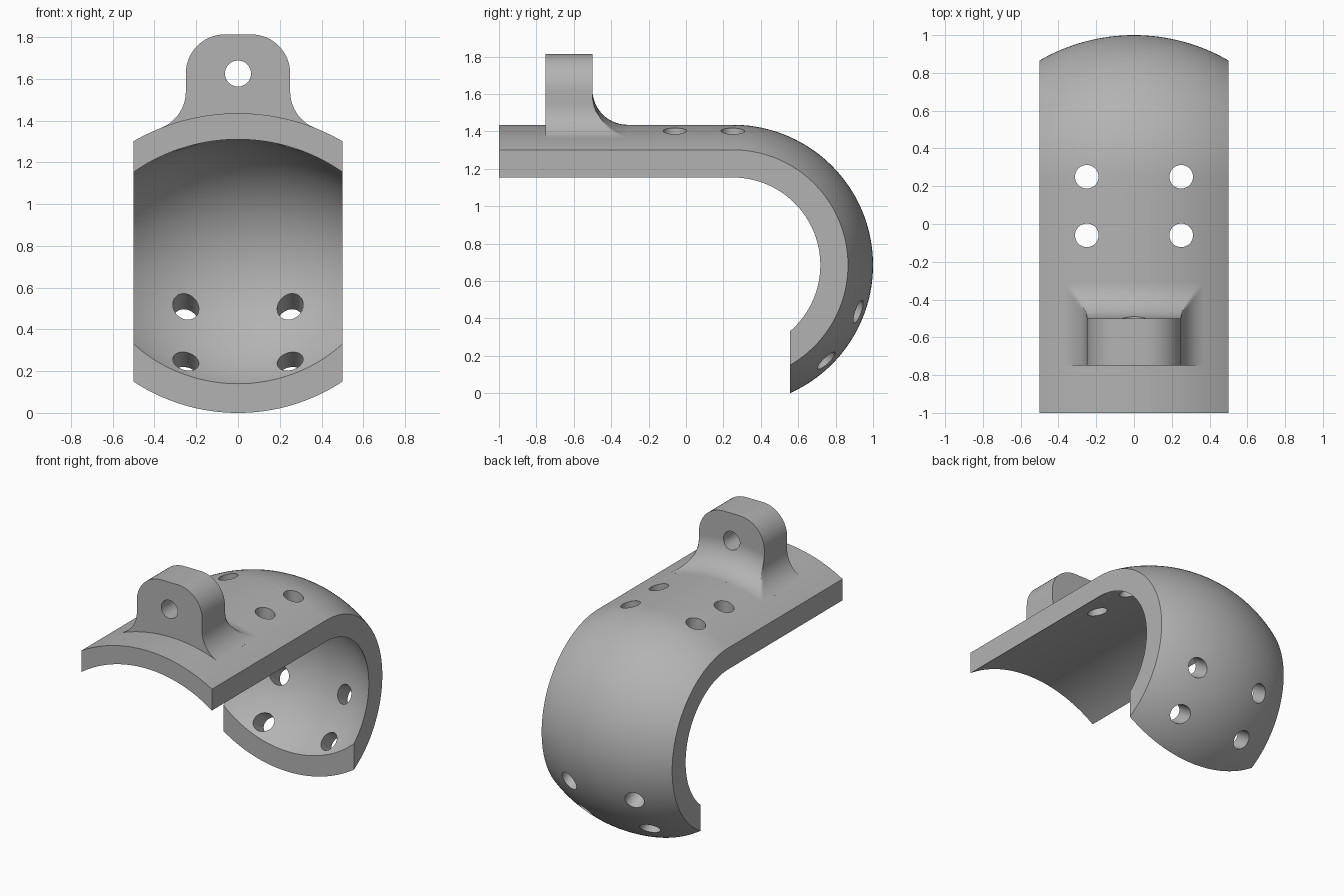
import bpy, bmesh
from math import sin, cos, pi, sqrt, asin, radians, atan2
from mathutils import Matrix, Vector

cube = bpy.data.objects.get("Cube")
if cube:
    bpy.data.objects.remove(cube, do_unlink=True)

grey = bpy.data.materials.new("grey")
grey.use_nodes = True
grey.diffuse_color = (0.45, 0.45, 0.45, 1)
grey.node_tree.nodes["Principled BSDF"].inputs["Base Color"].default_value = (0.45, 0.45, 0.45, 1)

ARCH_Z = 0.435            # centre of the arched cross-section, outer radius 1
INNER = 0.875
HOOK_Y, HOOK_Z = 0.25, 0.685   # axis of the bend
END_Y = 0.555             # flat cut at the tip
HOLE = 0.0625
FILLET = 0.1875


def make_object(name, bm):
    bmesh.ops.recalc_face_normals(bm, faces=bm.faces)
    mesh = bpy.data.meshes.new(name)
    bm.to_mesh(mesh)
    bm.free()
    obj = bpy.data.objects.new(name, mesh)
    bpy.context.collection.objects.link(obj)
    mesh.materials.append(grey)
    return obj


def loft(sections):
    """Skin closed rings of points and return the mesh with its end rings."""
    bm = bmesh.new()
    rings = [[bm.verts.new(p) for p in ring] for ring in sections]
    n = len(rings[0])
    for a, b in zip(rings, rings[1:]):
        for i in range(n):
            j = (i + 1) % n
            bm.faces.new((a[i], a[j], b[j], b[i]))
    return bm, rings


def drill(obj, holes):
    """Cut round holes given as (centre, direction, depth)."""
    bm = bmesh.new()
    for centre, direction, depth in holes:
        turn = Vector(direction).to_track_quat('Z', 'Y').to_matrix().to_4x4()
        bmesh.ops.create_cone(bm, cap_ends=True, segments=40, radius1=HOLE, radius2=HOLE,
                              depth=depth, matrix=Matrix.Translation(centre) @ turn)
    cutter = make_object("hole_cutter", bm)
    cutter.hide_render = True
    mod = obj.modifiers.new("holes", 'BOOLEAN')
    mod.operation, mod.solver, mod.object = 'DIFFERENCE', 'EXACT', cutter
    bpy.context.view_layer.objects.active = obj
    bpy.ops.object.modifier_apply(modifier=mod.name)
    bpy.data.objects.remove(cutter, do_unlink=True)


def smooth(obj):
    bpy.ops.object.select_all(action='DESELECT')
    obj.select_set(True)
    bpy.context.view_layer.objects.active = obj
    bpy.ops.object.shade_smooth_by_angle(angle=radians(30))


# Hooked strap: an arched strip, straight then revolved round the bend
def arc(radius, steps=32):
    half = asin(0.5 / radius)
    return [(radius * sin(a), ARCH_Z + radius * cos(a))
            for a in (half * (2 * i / steps - 1) for i in range(steps + 1))]


section = arc(1) + arc(INNER)[::-1]
STRAIGHT, BEND = 10, 80
rings = [[(x, -1 + (HOOK_Y + 1) * i / STRAIGHT, z) for x, z in section] for i in range(STRAIGHT)]
for i in range(BEND + 1):
    a = pi * i / BEND
    rings.append([(x, HOOK_Y + (z - HOOK_Z) * sin(a), HOOK_Z + (z - HOOK_Z) * cos(a))
                  for x, z in section])
bm, verts = loft(rings)
bm.faces.new(verts[0])

# Vertical cut through the lower half of the bend
low = [f for f in bm.faces if f.calc_center_median().z < HOOK_Z]
geom = low + list({e for f in low for e in f.edges}) + list({v for f in low for v in f.verts})
bmesh.ops.bisect_plane(bm, geom=geom, plane_co=(0, END_Y, 0), plane_no=(0, 1, 0),
                       clear_inner=True, dist=1e-5)
bmesh.ops.edgeloop_fill(bm, edges=[e for e in bm.edges if e.is_boundary])
strap = make_object("hooked_strap", bm)

# Four vertical holes on top, four slanted parallel holes near the tip
tilt = radians(-33)
out = Vector((0, cos(tilt), sin(tilt)))
across = Vector((0, -sin(tilt), cos(tilt)))
holes = []
for x in (-0.25, 0.25):
    for y in (-0.06, 0.25):
        holes.append(((x, y, 1.35), (0, 0, 1), 0.5))
    for side in (-1, 1):
        centre = Vector((x, HOOK_Y, HOOK_Z)) + out * 0.64 + across * side * 0.156
        holes.append((centre, out, 0.4))
drill(strap, holes)
smooth(strap)

# Lug: half outline from the crown down, as (x, height above arch centre)
HALF, TOP = 0.25, 1.8125 - ARCH_Z
blend_x = HALF + FILLET
blend_z = sqrt((1 + FILLET) ** 2 - blend_x ** 2)
half = [(0, TOP)]
for i in range(17):
    a = pi / 2 * i / 16
    half.append((HALF - FILLET + FILLET * sin(a), TOP - FILLET + FILLET * cos(a)))
corner = (HALF, sqrt((1 + FILLET) ** 2 - HALF ** 2))
half.append(corner)
half += [(HALF, corner[1] + (blend_z - corner[1]) * i / 8) for i in range(1, 8)]
sweep = pi / 2 - atan2(blend_x, blend_z)
for i in range(21):
    a = sweep * i / 20
    half.append((blend_x - FILLET * cos(a), blend_z - FILLET * sin(a)))
outline = [(-x, z) for x, z in half[:0:-1]] + half


def lug_ring(y, limit):
    """Outline at depth y, held inside a radius, closed below the strap's skin."""
    top, base = [], []
    for x, z in outline:
        r = sqrt(x * x + z * z)
        k = min(1, limit / r)
        top.append((x * k, y, ARCH_Z + z * k))
        base.append((x / r * 0.94, y, ARCH_Z + z / r * 0.94))
    return top + base[::-1]


# Rear blend: stations match the outline radii so the mitred corner stays crisp
rings = [lug_ring(-0.75, 9), lug_ring(-0.5, 9)]
for x, z in half[half.index(corner):]:
    r = min(max(sqrt(x * x + z * z), 1), 1 + FILLET)
    y = -0.5 + FILLET - sqrt(max(0, FILLET ** 2 - (1 + FILLET - r) ** 2))
    rings.append(lug_ring(y, r))
bm, verts = loft(rings)
bm.faces.new(verts[0])
bm.faces.new(verts[-1])
bmesh.ops.remove_doubles(bm, verts=bm.verts, dist=1e-5)
lug = make_object("mounting_lug", bm)
drill(lug, [((0, -0.6, 1.625), (0, 1, 0), 0.8)])
smooth(lug)
